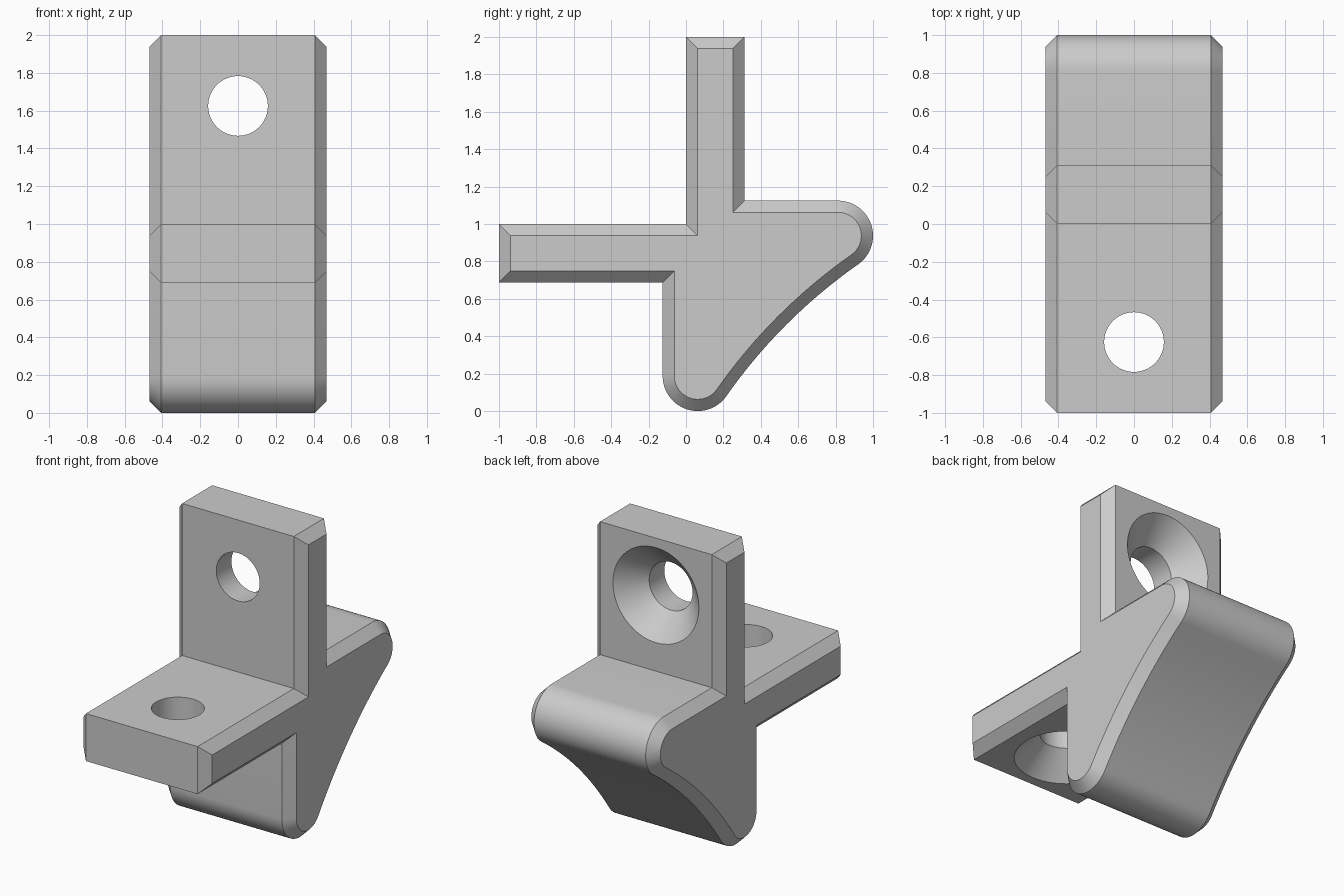
import bpy, bmesh
from math import sin, cos, radians, pi
from mathutils import Vector, Matrix

cube = bpy.data.objects.get("Cube")
if cube:
    bpy.data.objects.remove(cube)

HALF_WIDTH, CHAMFER = 0.469, 0.0625
THICK, HOLE_R, SINK_R, SINK_DEPTH = 0.3125, 0.158, 0.3125, 0.155

grey = bpy.data.materials.new("plain_grey")
grey.use_nodes = True
colour = (0.6, 0.6, 0.6, 1)
grey.diffuse_color = colour
grey.node_tree.nodes["Principled BSDF"].inputs["Base Color"].default_value = colour


def arc(centre, radius, start, end, steps):
    angles = [radians(start + (end - start) * i / steps) for i in range(steps + 1)]
    return [Vector((centre[0] + radius * cos(a), centre[1] + radius * sin(a))) for a in angles]


def inset(points, distance):
    """Mitred inward offset of a clockwise outline."""
    result = []
    for i, p in enumerate(points):
        a = (p - points[i - 1]).normalized()
        b = (points[(i + 1) % len(points)] - p).normalized()
        na, nb = Vector((a.y, -a.x)), Vector((b.y, -b.x))
        result.append(p + (na + nb) * distance / (1 + na.dot(nb)))
    return result


def outline():
    """Side outline (y, z), mirrored across the diagonal y + z = 1."""
    tip, r, tilt = Vector((0.8125, 0.9375)), 0.1875, 55
    out = Vector((cos(radians(tilt)), -sin(radians(tilt))))
    reach = (tip.x + tip.y - 1) / -(out.x + out.y)
    half = [Vector(p) for p in ((0, 1), (0, 2), (THICK, 2), (THICK, 1.125))]
    half += arc(tip, r, 90, -tilt, 24)
    half += arc(tip + out * reach, reach - r, 180 - tilt, 135, 8)[1:]
    return half + [Vector((1 - p.y, 1 - p.x)) for p in half[-2:0:-1]]


def finish(name, bm):
    bmesh.ops.recalc_face_normals(bm, faces=bm.faces)
    mesh = bpy.data.meshes.new(name)
    bm.to_mesh(mesh)
    bm.free()
    mesh.materials.append(grey)
    obj = bpy.data.objects.new(name, mesh)
    bpy.context.collection.objects.link(obj)
    return obj


def loft(bm, loops):
    """Skin equal-sized vertex loops and cap both ends."""
    rings = [[bm.verts.new(p) for p in loop] for loop in loops]
    for a, b in zip(rings, rings[1:]):
        for i in range(len(a)):
            j = (i + 1) % len(a)
            bm.faces.new((a[i], a[j], b[j], b[i]))
    bm.faces.new(rings[0])
    bm.faces.new(rings[-1])


# Bracket body with chamfered side edges
outer = outline()
inner = inset(outer, CHAMFER)
flat = HALF_WIDTH - CHAMFER
bm = bmesh.new()
loft(bm, [[(x, p.x, p.y) for p in pts] for x, pts in
          ((-HALF_WIDTH, inner), (-flat, outer), (flat, outer), (HALF_WIDTH, inner))])
body = finish("bracket_body", bm)


def countersink(name, matrix):
    """Screw hole along local z, flaring outwards at z = 0."""
    over = 0.05
    rings = ((-THICK - over, HOLE_R), (-SINK_DEPTH, HOLE_R), (over, SINK_R + over))
    bm = bmesh.new()
    loft(bm, [[matrix @ Vector((r * cos(2 * pi * i / 64), r * sin(2 * pi * i / 64), z))
               for i in range(64)] for z, r in rings])
    return finish(name, bm)


# Countersunk screw holes, opening at the back and underneath
holes = [
    countersink("upright_hole", Matrix.Translation((0, THICK, 1.625)) @ Matrix.Rotation(-pi / 2, 4, "X")),
    countersink("shelf_hole", Matrix.Translation((0, -0.625, 1 - THICK)) @ Matrix.Rotation(pi, 4, "X")),
]
bpy.context.view_layer.objects.active = body
body.select_set(True)
for hole in holes:
    mod = body.modifiers.new(hole.name, "BOOLEAN")
    mod.operation, mod.solver, mod.object = "DIFFERENCE", "EXACT", hole
    bpy.ops.object.modifier_apply(modifier=mod.name)
    bpy.data.objects.remove(hole)

bpy.ops.object.select_all(action="DESELECT")
body.select_set(True)
bpy.ops.object.shade_smooth_by_angle(angle=radians(30))
